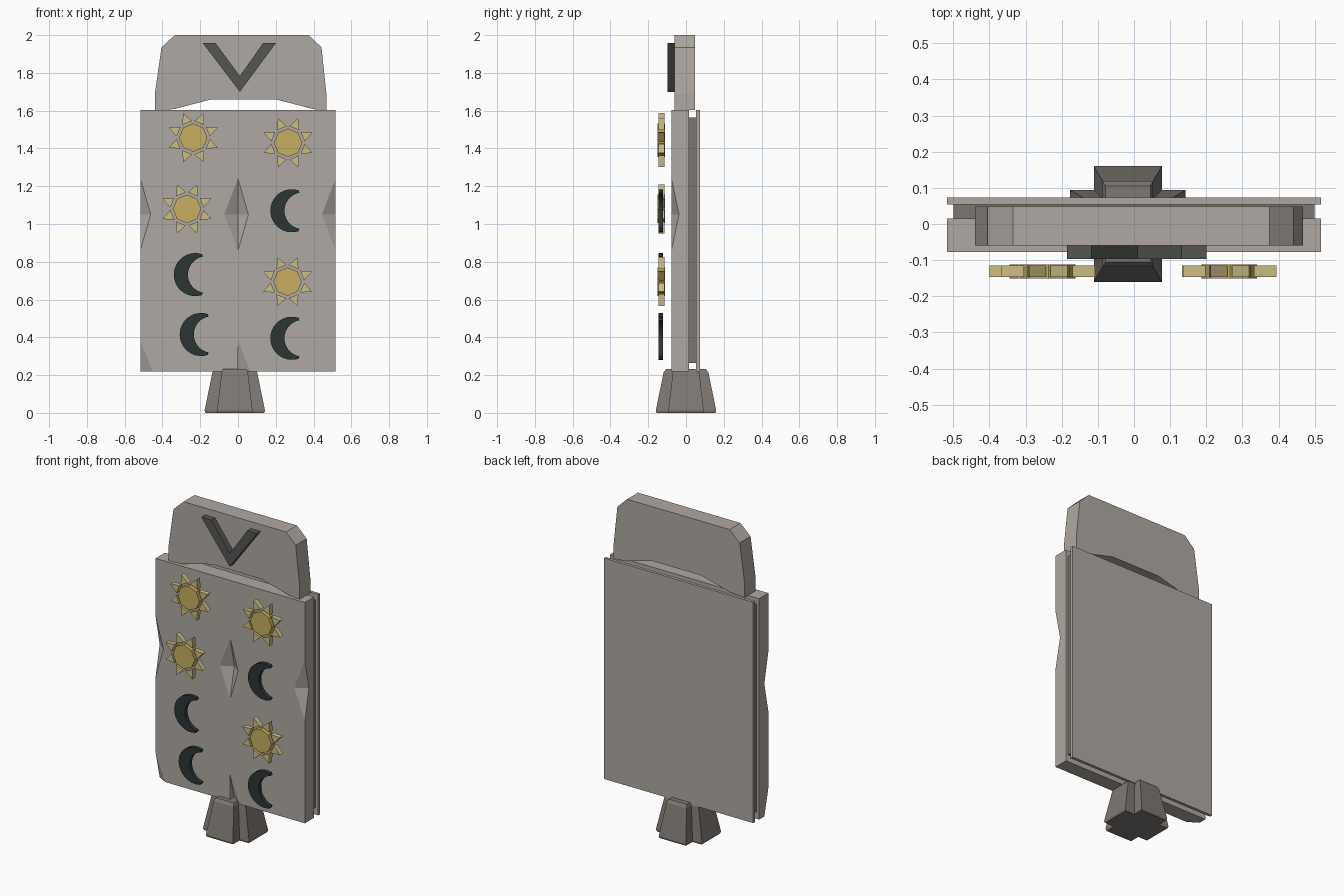
import bpy, bmesh, math

if "Cube" in bpy.data.objects:
    bpy.data.objects.remove(bpy.data.objects["Cube"])


def material(name, r, g, b):
    m = bpy.data.materials.new(name)
    m.use_nodes = True
    m.diffuse_color = (r, g, b, 1)
    node = m.node_tree.nodes["Principled BSDF"]
    node.inputs["Base Color"].default_value = (r, g, b, 1)
    node.inputs["Roughness"].default_value = 0.8
    return m


STONE = material("pale stone", 0.43, 0.395, 0.36)
CORE = material("dark stone", 0.20, 0.18, 0.16)
FOOT = material("brown stone", 0.21, 0.19, 0.17)
GOLD = material("gold", 0.58, 0.43, 0.12)
RAY = material("pale gold", 0.60, 0.51, 0.23)
NIGHT = material("night blue", 0.025, 0.036, 0.036)
CHARCOAL = material("charcoal", 0.09, 0.09, 0.087)


def finish(bm, name, mat):
    bmesh.ops.recalc_face_normals(bm, faces=bm.faces)
    mesh = bpy.data.meshes.new(name)
    bm.to_mesh(mesh)
    bm.free()
    mesh.materials.append(mat)
    obj = bpy.data.objects.new(name, mesh)
    bpy.context.collection.objects.link(obj)
    return obj


def plates(name, outlines, y0, y1, mat):
    """Extrude closed (x, z) outlines from y0 to y1 as one object."""
    bm = bmesh.new()
    for pts in outlines:
        front = [bm.verts.new((x, y0, z)) for x, z in pts]
        back = [bm.verts.new((x, y1, z)) for x, z in pts]
        bm.faces.new(front)
        bm.faces.new(back[::-1])
        for i in range(len(pts)):
            j = (i + 1) % len(pts)
            bm.faces.new((front[j], front[i], back[i], back[j]))
    return finish(bm, name, mat)


def rect(w, z0, z1):
    return [(-w, z0), (w, z0), (w, z1), (-w, z1)]


# Layered tablet: dark core between the chipped front and the back sheet
W, LOW, HIGH = 0.517, 0.22, 1.603
plates("core_panel", [rect(0.5, 0.265, 1.565)], 0.013, 0.056, CORE)
plates("back_panel", [rect(W, LOW, HIGH)], 0.054, 0.073, STONE)


# Front slabs, each with chips broken out of both edges and a lower corner
def front_slab(name, x0):
    x1 = x0 + W
    f, chip, b = -0.077, -0.037, 0.015
    bm = bmesh.new()

    def v(x, y, z):
        return bm.verts.new((x, y, z))

    tl, tr = v(x0, f, HIGH), v(x1, f, HIGH)
    br, corner = v(x1, f, LOW), v(x0, chip, LOW)
    low, lowx = v(x0, f, 0.385), v(x0 + 0.065, f, LOW)
    la, lm, lc = v(x0, f, 1.24), v(x0, chip, 1.05), v(x0, f, 0.86)
    ra, rm, rc = v(x1, f, 1.24), v(x1, chip, 1.05), v(x1, f, 0.86)
    li, ri = v(x0 + 0.055, f, 1.05), v(x1 - 0.073, f, 1.05)
    btl, btr, bbr, bbl = v(x0, b, HIGH), v(x1, b, HIGH), v(x1, b, LOW), v(x0, b, LOW)
    for face in (
        (tl, la, li, ri, ra, tr), (li, lc, low, lowx, br, rc, ri),
        (la, lm, li), (lm, lc, li), (ra, ri, rm), (rm, ri, rc),
        (low, corner, lowx),
        (tl, btl, bbl, corner, low, lc, lm, la),
        (tr, ra, rm, rc, br, bbr, btr),
        (tl, tr, btr, btl), (corner, bbl, bbr, br, lowx), (btl, btr, bbr, bbl),
    ):
        bm.faces.new(face)
    finish(bm, name, STONE)


front_slab("front_slab_right", -W)
front_slab("front_slab_left", 0)

# Header with clipped corners and an arched underside
plates("header", [[
    (-0.44, 1.603), (-0.44, 1.69), (-0.405, 1.935), (-0.335, 2), (0.375, 2),
    (0.442, 1.935), (0.468, 1.69), (0.468, 1.603), (0.40, 1.608),
    (0.20, 1.66), (-0.14, 1.66), (-0.34, 1.608)]], -0.06, 0.048, STONE)
plates("header_chevron", [[
    (-0.186, 1.957), (-0.118, 1.957), (0.01, 1.783), (0.132, 1.957),
    (0.2, 1.957), (0.01, 1.70)]], -0.097, -0.058, CHARCOAL)


# Suns: octagonal disc with eight loose triangular rays
def sun(name, cx, cz):
    def polar(r, a, side=0):
        return (cx + r * math.cos(a) - side * math.sin(a),
                cz + r * math.sin(a) + side * math.cos(a))

    step = math.tau / 8
    disc = [polar(0.075, i * step) for i in range(8)]
    rays = [[polar(0.084, a, -0.028), polar(0.14, a), polar(0.084, a, 0.028)]
            for a in [(i + 0.5) * step for i in range(8)]]
    plates(name + "_disc", [disc], -0.151, -0.112, GOLD)
    plates(name + "_rays", rays, -0.146, -0.115, RAY)


for i, (x, z) in enumerate([(-0.237, 1.457), (0.265, 1.43), (-0.27, 1.08), (0.262, 0.695)]):
    sun(f"sun_{i + 1}", x, z)


# Moons: crescent between two arcs
def moon(name, cx, cz):
    def arc(ox, r, a0, n=20):
        return [(cx + ox + r * math.cos(a), cz + r * math.sin(a))
                for a in [a0 + (math.tau - 2 * a0) * i / n for i in range(n + 1)]]

    outer = arc(0, 0.114, math.acos(0.035 / 0.114))
    inner = arc(0.058, 0.097, math.acos(-0.018 / 0.097))
    plates(name, [outer + inner[::-1]], -0.146, -0.121, NIGHT)


for i, (x, z) in enumerate([(0.285, 1.07), (-0.226, 0.732), (-0.195, 0.415), (0.285, 0.395)]):
    moon(f"moon_{i + 1}", x, z)

# Stand: tapered cross-shaped foot lofted through four rings
arm, reach = 0.094, 0.16
quarter = [(reach, -arm), (reach, arm), (arm, arm)]
cross = []
for _ in range(4):
    cross += quarter
    quarter = [(-y, x) for x, y in quarter]
bm = bmesh.new()
rings = [[bm.verts.new((x * s - 0.017, y * s, z)) for x, y in cross]
         for s, z in ((0.97, 0), (1, 0.012), (0.74, 0.215), (0.66, 0.232))]
bm.faces.new(rings[0][::-1])
bm.faces.new(rings[-1])
for a, b in zip(rings, rings[1:]):
    for i in range(len(cross)):
        j = (i + 1) % len(cross)
        bm.faces.new((a[i], a[j], b[j], b[i]))
finish(bm, "stand", FOOT)
